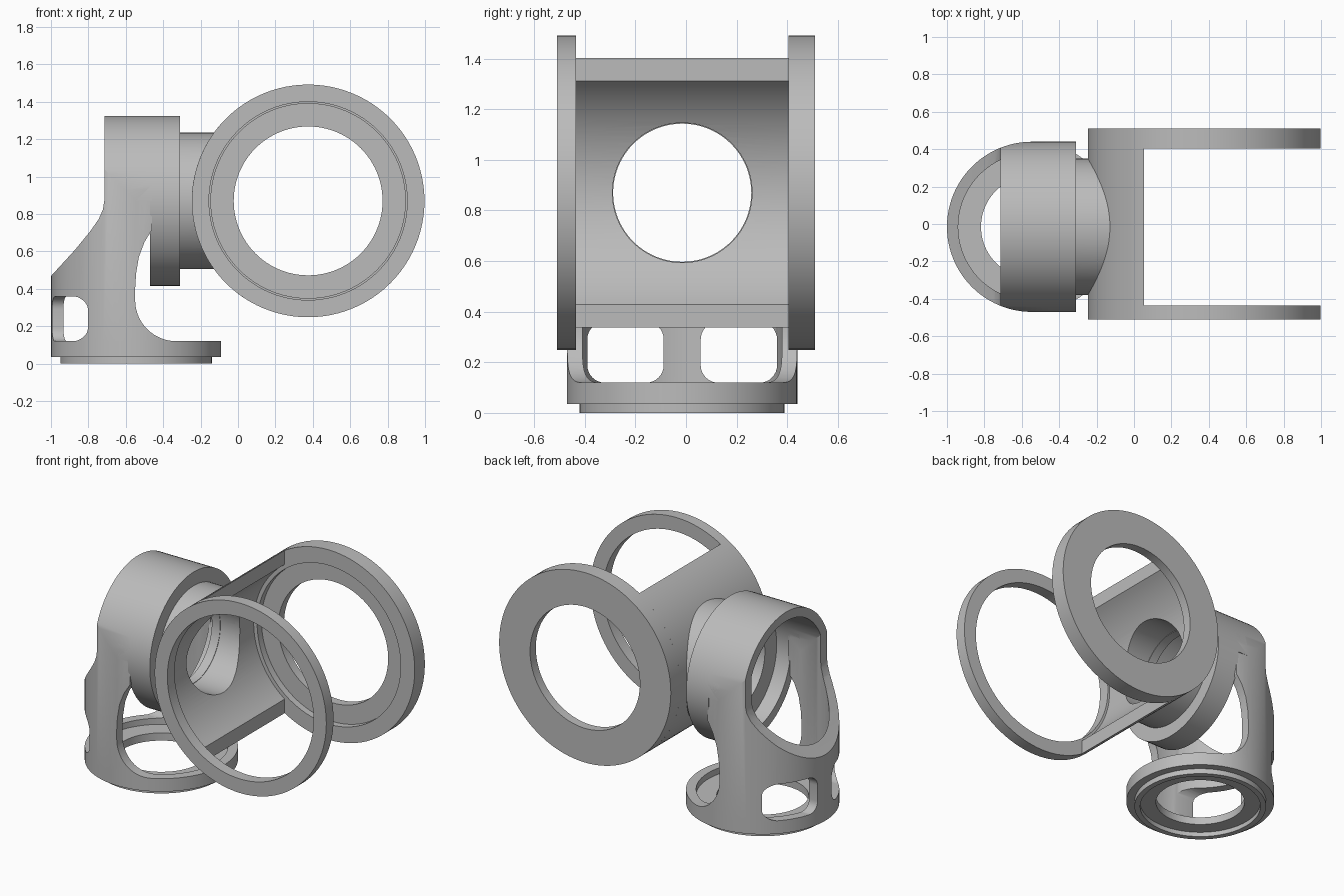
import bpy, bmesh
from math import sin, cos, pi, radians

if "Cube" in bpy.data.objects:
    bpy.data.objects.remove(bpy.data.objects["Cube"])

SEG = 96
YC, ZC = -0.015, 0.87        # axis of the horizontal pipe
LEG_X, FORK_X = -0.545, 0.375
OUT, INN, BORE = 0.455, 0.395, 0.273

grey = bpy.data.materials.new("machined_grey")
grey.use_nodes = True
grey.diffuse_color = (0.5, 0.5, 0.5, 1)
grey.node_tree.nodes["Principled BSDF"].inputs["Base Color"].default_value = (0.5, 0.5, 0.5, 1)


def place(u, v, a, axis):
    """Map profile coordinates u, v and depth a to space."""
    return {"x": (a, u, v), "y": (u, a, v), "z": (u, v, a)}[axis]


def finish(bm, name):
    bmesh.ops.recalc_face_normals(bm, faces=bm.faces)
    mesh = bpy.data.meshes.new(name)
    bm.to_mesh(mesh)
    bm.free()
    ob = bpy.data.objects.new(name, mesh)
    bpy.context.collection.objects.link(ob)
    mesh.materials.append(grey)
    return ob


def prism(name, pts, axis, a0, a1):
    bm = bmesh.new()
    rings = [[bm.verts.new(place(u, v, a, axis)) for u, v in pts] for a in (a0, a1)]
    for ring in rings:
        bm.faces.new(ring)
    n = len(pts)
    for i in range(n):
        j = (i + 1) % n
        bm.faces.new((rings[0][i], rings[0][j], rings[1][j], rings[1][i]))
    return finish(bm, name)


def lathe(name, profile, axis, cu, cv):
    """Spin a closed (radius, depth) profile round an axis."""
    bm = bmesh.new()
    rings = []
    for s in range(SEG):
        t = 2 * pi * s / SEG
        rings.append([bm.verts.new(place(cu + r * cos(t), cv + r * sin(t), a, axis))
                      for r, a in profile])
    n = len(profile)
    for s in range(SEG):
        p, q = rings[s], rings[(s + 1) % SEG]
        for i in range(n):
            j = (i + 1) % n
            bm.faces.new((p[i], p[j], q[j], q[i]))
    return finish(bm, name)


def arc(cu, cv, r, d0, d1, n):
    return [(cu + r * cos(radians(d0 + (d1 - d0) * i / n)),
             cv + r * sin(radians(d0 + (d1 - d0) * i / n))) for i in range(n + 1)]


def rounded_rect(u0, u1, v0, v1, r):
    pts = []
    for u, v, d in ((u1 - r, v1 - r, 0), (u0 + r, v1 - r, 90),
                    (u0 + r, v0 + r, 180), (u1 - r, v0 + r, 270)):
        pts += arc(u, v, r, d, d + 90, 8)
    return pts


def disc(name, axis, cu, cv, r, a0, a1):
    return prism(name, arc(cu, cv, r, 0, 360, SEG)[:-1], axis, a0, a1)


def combine(ob, other, operation):
    mod = ob.modifiers.new("cut", "BOOLEAN")
    mod.operation, mod.object, mod.solver = operation, other, "EXACT"
    bpy.context.view_layer.update()
    mesh = bpy.data.meshes.new_from_object(ob.evaluated_get(bpy.context.evaluated_depsgraph_get()))
    ob.modifiers.clear()
    ob.data = mesh
    bpy.data.objects.remove(other)


def bend(name, r):
    """Upright cylinder rounded over by the horizontal pipe."""
    ob = disc(name, "z", LEG_X, YC, r, -0.1, 1.6)
    arch = arc(YC, ZC, r, 0, 180, SEG // 2)
    arch += [(YC - r - 0.02, -0.5), (YC + r + 0.02, -0.5)]
    combine(ob, prism("arch", arch, "x", -1.5, 0.5), "INTERSECT")
    return ob


parts = []

# Base ring with recessed floor and locating lip
parts.append(lathe("base_ring", [
    (OUT, 0.035), (OUT, 0.12), (INN, 0.12), (INN, 0.08), (BORE, 0.08),
    (BORE, 0.03), (0.37, 0.03), (0.37, 0), (0.405, 0), (0.405, 0.035)], "z", LEG_X, YC))

# Hollow leg trimmed to its side outline
leg = bend("elbow_leg", OUT)
combine(leg, bend("cavity", INN), "DIFFERENCE")
outline = [(-1.1, 0.11), (-1.1, 0.36), (-1, 0.468), (-0.87, 0.61), (-0.79, 0.708),
           (-0.745, 0.772), (-0.722, 0.825), (-0.715, ZC), (-0.715, 1.5), (-0.46, 1.5),
           (-0.46, 0.715), (-0.5, 0.65), (-0.53, 0.57), (-0.545, 0.48), (-0.55, 0.4)]
outline += arc(-0.33, 0.34, 0.22, 180, 270, 14) + [(-0.05, 0.12), (-0.05, 0.11)]
combine(leg, prism("outline", outline, "y", -1, 1), "INTERSECT")

# Pair of rear windows in the leg
for side in (-1, 1):
    u0, u1 = sorted((YC + side * 0.073, YC + side * 0.375))
    combine(leg, prism("window", rounded_rect(u0, u1, 0.119, 0.36, 0.07), "x", -1.2, -0.6),
            "DIFFERENCE")
parts.append(leg)

# Head: upper half shell and full end ring
shell = arc(YC, ZC, OUT, 0, 180, SEG // 2) + arc(YC, ZC, INN, 180, 0, SEG // 2)
parts.append(prism("head_shell", shell, "x", LEG_X, -0.46))
parts.append(lathe("head_ring", [
    (OUT, -0.47), (OUT, -0.31), (BORE, -0.31), (BORE, -0.37), (INN, -0.37), (INN, -0.47)],
    "x", YC, ZC))

# Hub tube, trimmed to the curve of the fork
hub = lathe("hub", [(0.365, -0.32), (0.365, 0.02), (0.276, 0.02), (0.276, -0.32)], "x", YC, ZC)
combine(hub, disc("trim", "y", FORK_X, ZC, 0.58, -1, 1), "DIFFERENCE")
parts.append(hub)

# Curved fork web with bore
web = arc(FORK_X, ZC, 0.622, 121, 239, 40) + arc(FORK_X, ZC, 0.545, 234, 126, 40)
fork = prism("fork_web", web, "y", -0.44, 0.41)
combine(fork, disc("bore", "x", YC, ZC, 0.276, -0.6, 0.1), "DIFFERENCE")
parts.append(fork)

# Fork flanges: open front ring, stepped back ring
parts.append(lathe("front_flange", [
    (0.622, -0.51), (0.622, -0.435), (0.53, -0.435), (0.53, -0.51)], "y", FORK_X, ZC))
parts.append(lathe("back_flange", [
    (0.622, 0.405), (0.622, 0.51), (0.398, 0.51), (0.398, 0.45), (0.52, 0.45), (0.52, 0.405)],
    "y", FORK_X, ZC))

# Smooth curves, sharp edges
bpy.ops.object.select_all(action="DESELECT")
for ob in parts:
    ob.select_set(True)
bpy.context.view_layer.objects.active = parts[0]
bpy.ops.object.shade_smooth_by_angle(angle=radians(25))
